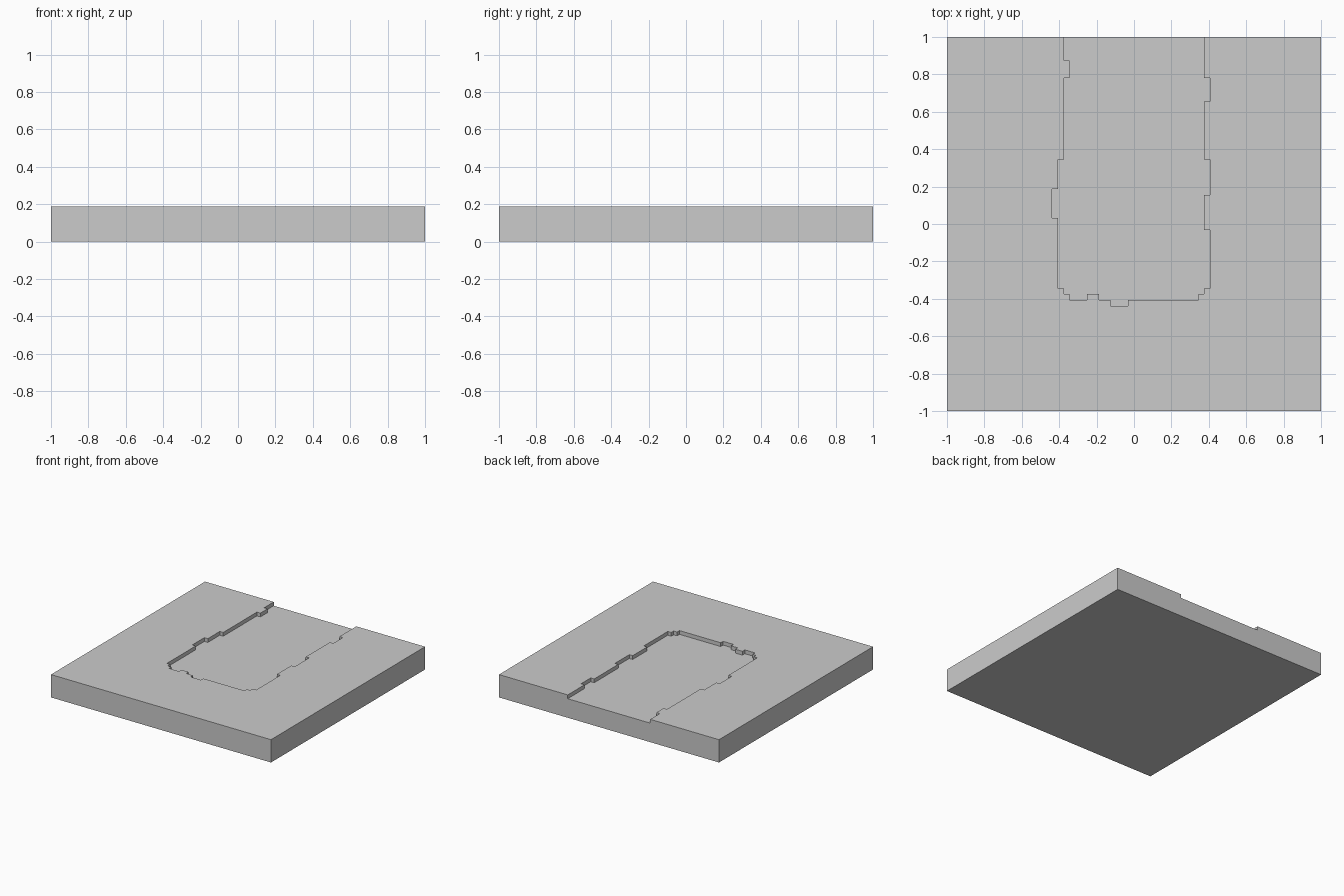
import bpy, bmesh

if "Cube" in bpy.data.objects:
    bpy.data.objects.remove(bpy.data.objects["Cube"])

U = 1 / 32      # block size
TOP = 6 * U     # slab height
FLOOR = 5 * U   # recess floor height


def prism(name, points, z0, z1):
    """Extrude a flat counter-clockwise outline from z0 to z1."""
    bm = bmesh.new()
    face = bm.faces.new([bm.verts.new((x * U, y * U, z0)) for x, y in points])
    new = bmesh.ops.extrude_face_region(bm, geom=[face])["geom"]
    verts = [g for g in new if isinstance(g, bmesh.types.BMVert)]
    bmesh.ops.translate(bm, verts=verts, vec=(0, 0, z1 - z0))
    bmesh.ops.recalc_face_normals(bm, faces=bm.faces)
    mesh = bpy.data.meshes.new(name)
    bm.to_mesh(mesh)
    bm.free()
    ob = bpy.data.objects.new(name, mesh)
    bpy.context.collection.objects.link(ob)
    return ob


def stepped(start, corners):
    """Turn alternating y, x moves into right-angled outline points."""
    x, y = start
    pts = [start]
    for i, v in enumerate(corners):
        if i % 2 == 0:
            y = v
        else:
            x = v
        pts.append((x, y))
    return pts


# Square ground slab
slab = prism("ground_slab", [(-32, -32), (32, -32), (32, 32), (-32, 32)], 0, TOP)

# Ragged path bed, open at the back edge
outline = stepped((-12, 36), [
    28, -11, 25, -12, 11, -13, 6, -14, 1, -13, -11, -12, -12, -11,  # left bank
    -13, -8, -12, -6, -13, -4, -14, -1, -13, 11, -12, 12, -11, 13,  # front bank
    -1, 12, 5, 13, 11, 12, 21, 13, 25, 12, 36])                     # right bank
cutter = prism("path_cutter", outline, FLOOR, TOP + 0.1)
cutter.hide_render = True

# Sink the path bed into the slab
mod = slab.modifiers.new("path_bed", "BOOLEAN")
mod.operation = "DIFFERENCE"
mod.solver = "EXACT"
mod.object = cutter
bpy.context.view_layer.objects.active = slab
bpy.ops.object.modifier_apply(modifier=mod.name)
bpy.data.objects.remove(cutter)
